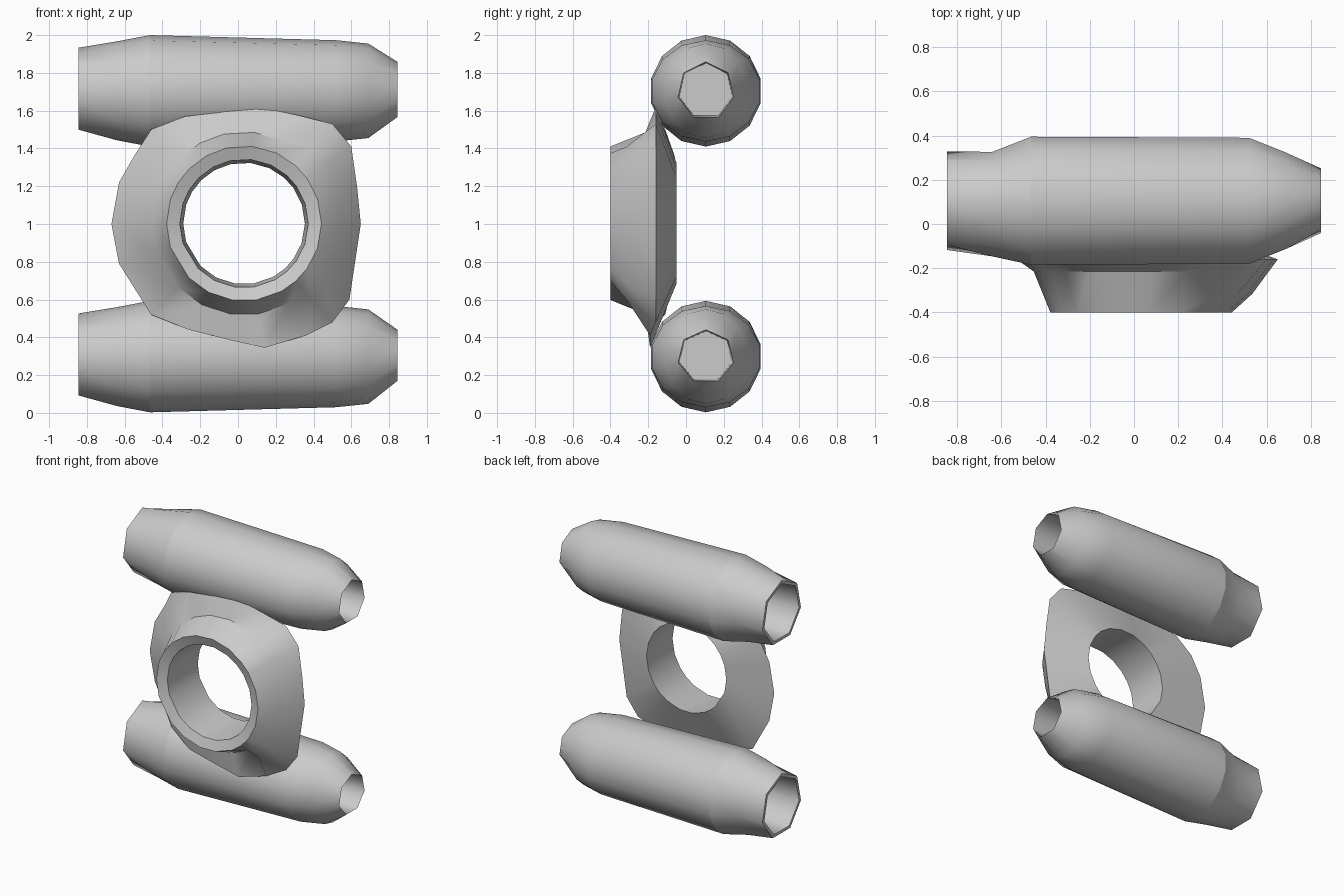
import bpy, bmesh
from math import sin, cos, pi, atan2, radians
from mathutils import Vector

cube = bpy.data.objects.get("Cube")
if cube:
    bpy.data.objects.remove(cube, do_unlink=True)

grey = bpy.data.materials.new("plain_grey")
grey.use_nodes = True
colour = (0.6, 0.6, 0.6, 1)
grey.diffuse_color = colour
grey.node_tree.nodes["Principled BSDF"].inputs["Base Color"].default_value = colour

SIDES = 14


def loft(name, rings, caps=(), closed=False, smooth=58):
    """Skin a list of rings; cap the listed ring indices or close the loop."""
    bm = bmesh.new()
    loops = [[bm.verts.new(p) for p in ring] for ring in rings]
    pairs = list(zip(loops, loops[1:]))
    if closed:
        pairs.append((loops[-1], loops[0]))
    for a, b in pairs:
        n = len(a)
        for i in range(n):
            j = (i + 1) % n
            bm.faces.new((a[i], a[j], b[j], b[i]))
    for c in caps:
        bm.faces.new(loops[c])
    bmesh.ops.recalc_face_normals(bm, faces=bm.faces)
    mesh = bpy.data.meshes.new(name)
    bm.to_mesh(mesh)
    bm.free()
    mesh.materials.append(grey)
    obj = bpy.data.objects.new(name, mesh)
    bpy.context.collection.objects.link(obj)
    bpy.ops.object.select_all(action='DESELECT')
    obj.select_set(True)
    bpy.context.view_layer.objects.active = obj
    bpy.ops.object.shade_smooth_by_angle(angle=radians(smooth))


def ring(x, ry, rz, z, coarse=False, back=1.0):
    """Ring round the tube axis; coarse halves the visible side count."""
    pts = []
    for i in range(SIDES):
        a = 2 * pi * i / SIDES
        k = cos(2 * pi / SIDES) if coarse and i % 2 else 1.0
        dy = ry * k * sin(a)
        if dy > 0:
            dy *= back
        pts.append(Vector((x, 0.105 + dy, z + rz * k * cos(a))))
    return pts


# Two hollow-ended tubes, each with a tapered collar
for label, z, tip in (("upper", 1.705, 0.153), ("lower", 0.298, 0.142)):
    loft(label + "_tube", [
        ring(-0.465, 0.297, 0.295, z),
        ring(0.52, 0.292, 0.268, z),
        ring(0.69, 0.222, 0.25, z),
        ring(0.845, 0.15, tip, z, True),
        ring(0.35, 0.143, tip - 0.007, z, True),
    ], caps=(0, 4))
    loft(label + "_collar", [
        ring(-0.465, 0.297, 0.295, z),
        ring(-0.64, 0.258, 0.262, z, back=0.88),
        ring(-0.845, 0.228, 0.228, z, True),
        ring(-0.845, 0.205, 0.205, z, True),
        ring(-0.5, 0.19, 0.19, z, True),
    ], caps=(4,))

# Centre body: rounded-square flange drawn in to a round, bored nose
outline = [(0.65, 1), (0.63, 1.2), (0.6, 1.41), (0.5, 1.53), (0.3, 1.58),
           (0.1, 1.62), (-0.1, 1.59), (-0.28, 1.57), (-0.46, 1.5),
           (-0.55, 1.36), (-0.63, 1.22), (-0.67, 1), (-0.63, 0.79),
           (-0.46, 0.52), (-0.26, 0.44), (-0.06, 0.39), (0.14, 0.345),
           (0.36, 0.41), (0.5, 0.48), (0.59, 0.6), (0.62, 0.8)]
CX, CZ = 0.032, 1.003


def circle(r, y):
    angles = [atan2(z - CZ, x - CX) for x, z in outline]
    return [Vector((CX + r * cos(a), y, CZ + r * sin(a))) for a in angles]


def rim_depth(x, z):
    """The flange sits further back on its -x side."""
    if x < -0.5:
        return -0.06
    if x < -0.4:
        return -0.11
    return -0.19 if z < 0.45 else -0.16


edge = [Vector((x, rim_depth(x, z), z)) for x, z in outline]
nose = circle(0.41, -0.4)
# The shoulder bulges on the +x side and stays narrow elsewhere
shoulder = circle(0.485, -0.215)
for i, (x, z) in enumerate(outline):
    if x > 0.4:
        shoulder[i] = nose[i].lerp(edge[i], 0.45)
        shoulder[i].y = -0.315
loft("centre_body", [edge, shoulder, nose, circle(0.34, -0.375),
                     circle(0.322, -0.05)], closed=True, smooth=40)
